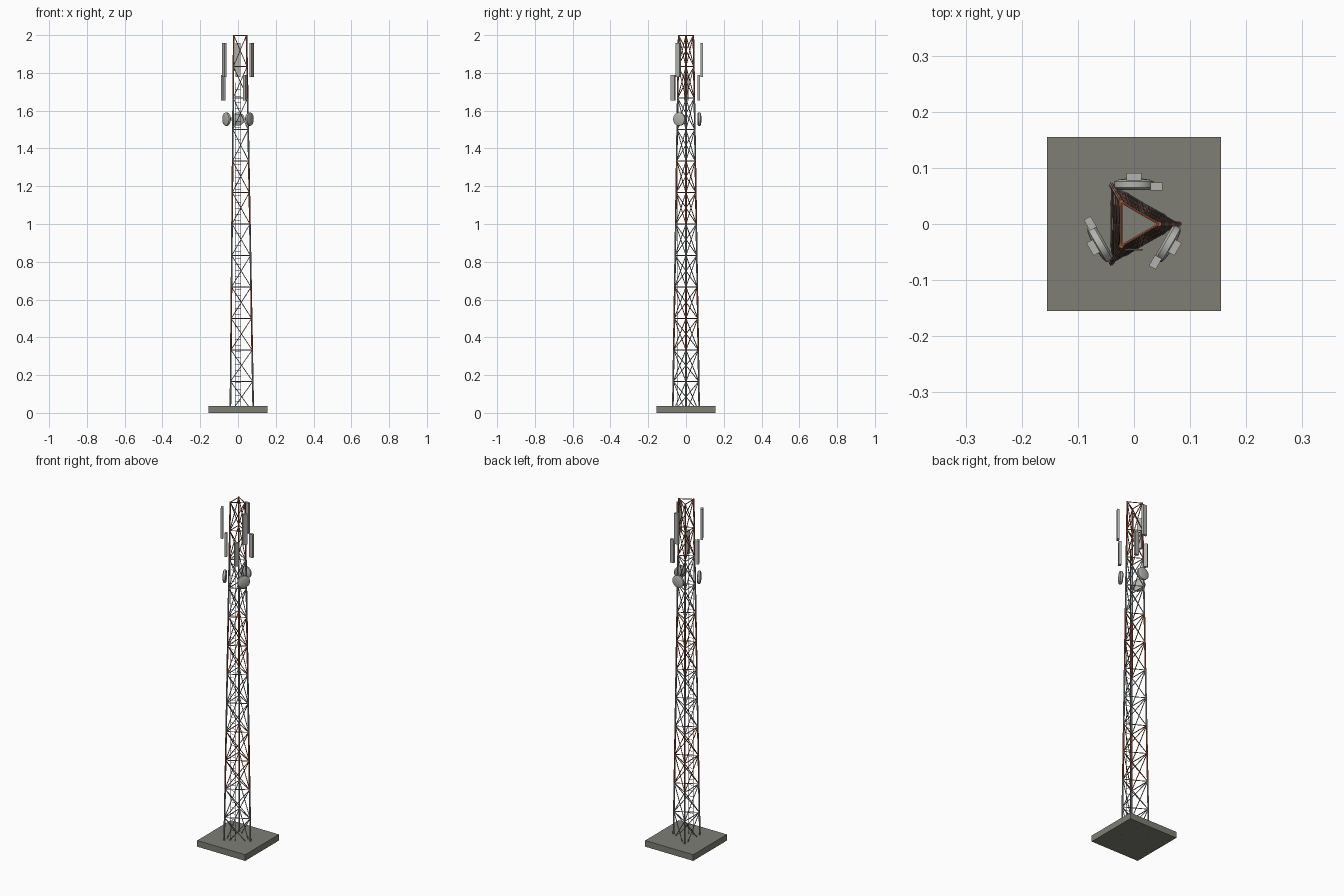
import bpy, bmesh
from math import cos, sin, pi, radians
from mathutils import Vector, Matrix

if "Cube" in bpy.data.objects:
    bpy.data.objects.remove(bpy.data.objects["Cube"])

R_BOT, R_TOP, H, BAYS = 0.081, 0.045, 2.0, 12


def material(name, rgb):
    m = bpy.data.materials.new(name)
    m.diffuse_color = (*rgb, 1)
    m.use_nodes = True
    m.node_tree.nodes["Principled BSDF"].inputs["Base Color"].default_value = m.diffuse_color
    return m


RED = material("rust_red", (0.36, 0.11, 0.06))
STEEL = material("steel_grey", (0.28, 0.29, 0.29))
CONCRETE = material("concrete", (0.21, 0.21, 0.18))
PANEL = material("antenna_grey", (0.45, 0.45, 0.43))


def finish(name, bm, mat, smooth=False):
    bmesh.ops.recalc_face_normals(bm, faces=bm.faces)
    me = bpy.data.meshes.new(name)
    bm.to_mesh(me)
    bm.free()
    me.materials.append(mat)
    ob = bpy.data.objects.new(name, me)
    bpy.context.collection.objects.link(ob)
    if smooth:
        bpy.context.view_layer.objects.active = ob
        ob.select_set(True)
        bpy.ops.object.shade_smooth_by_angle(angle=radians(40))
        ob.select_set(False)
    return ob


def rod(bm, a, b, r, sides=6):
    a, b = Vector(a), Vector(b)
    d = b - a
    m = Matrix.Translation((a + b) / 2) @ d.to_track_quat('Z', 'Y').to_matrix().to_4x4()
    bmesh.ops.create_cone(bm, cap_ends=True, segments=sides, radius1=r, radius2=r,
                          depth=d.length, matrix=m)


def box(bm, centre, size, rot=Matrix()):
    m = rot @ Matrix.Translation(centre) @ Matrix.Diagonal((*size, 1))
    bmesh.ops.create_cube(bm, size=1, matrix=m)


def corner(i, z):
    r = R_BOT + (R_TOP - R_BOT) * z / H
    a = i * 2 * pi / 3
    return Vector((r * cos(a), r * sin(a), z))


# concrete footing
bm = bmesh.new()
box(bm, (0, 0, 0.018), (0.31, 0.31, 0.036))
finish("footing", bm, CONCRETE)

# lattice: two-bay bands alternating grey and red
for band in range(BAYS // 2):
    mat = RED if band % 2 else STEEL
    tag = f"band_{band + 1}"
    legs, braces = bmesh.new(), bmesh.new()
    for bay in (band * 2, band * 2 + 1):
        z0, z1 = bay * H / BAYS, (bay + 1) * H / BAYS
        for i in range(3):
            rod(legs, corner(i, z0), corner(i, z1), 0.0045, 8)
            rod(braces, corner(i, z0), corner(i + 1, z1), 0.0022)
            rod(braces, corner(i + 1, z0), corner(i, z1), 0.0022)
            zt = z1 - (0.0022 if bay == BAYS - 1 else 0)
            rod(braces, corner(i, zt), corner(i + 1, zt), 0.0025)
    finish("legs_" + tag, legs, mat, True)
    finish("braces_" + tag, braces, mat, True)

# climbing ladder
bm = bmesh.new()
for x in (-0.015, 0.015):
    rod(bm, (x, -0.046, 0.03), (x, -0.046, 1.75), 0.0014)
for k in range(51):
    z = 0.06 + k * 0.033
    rod(bm, (-0.015, -0.046, z), (0.015, -0.046, z), 0.0012)
finish("ladder", bm, STEEL)

# three sectors of antennas
DISH = [(0, 0.061), (0.030, 0.061), (0.035, 0.065), (0.035, 0.076),
        (0.028, 0.079), (0.015, 0.081), (0, 0.0815)]
for s in range(3):
    rot = Matrix.Rotation(s * 2 * pi / 3, 4, 'Z')
    bm = bmesh.new()
    box(bm, (0, 0.084, 1.868), (0.026, 0.013, 0.178), rot)
    finish(f"tall_panel_{s + 1}", bm, PANEL)
    bm = bmesh.new()
    box(bm, (0.04, 0.067, 1.722), (0.022, 0.014, 0.136), rot)
    finish(f"short_panel_{s + 1}", bm, PANEL)
    # drum dish spun about the outward axis
    bm = bmesh.new()
    vs = [bm.verts.new((r, y, 1.555)) for r, y in DISH]
    es = [bm.edges.new(p) for p in zip(vs, vs[1:])]
    bmesh.ops.spin(bm, geom=vs + es, cent=(0, 0, 1.555), axis=(0, 1, 0),
                   angle=2 * pi, steps=24, use_merge=True)
    bmesh.ops.remove_doubles(bm, verts=bm.verts, dist=1e-5)
    bm.transform(rot)
    finish(f"dish_{s + 1}", bm, PANEL, True)
